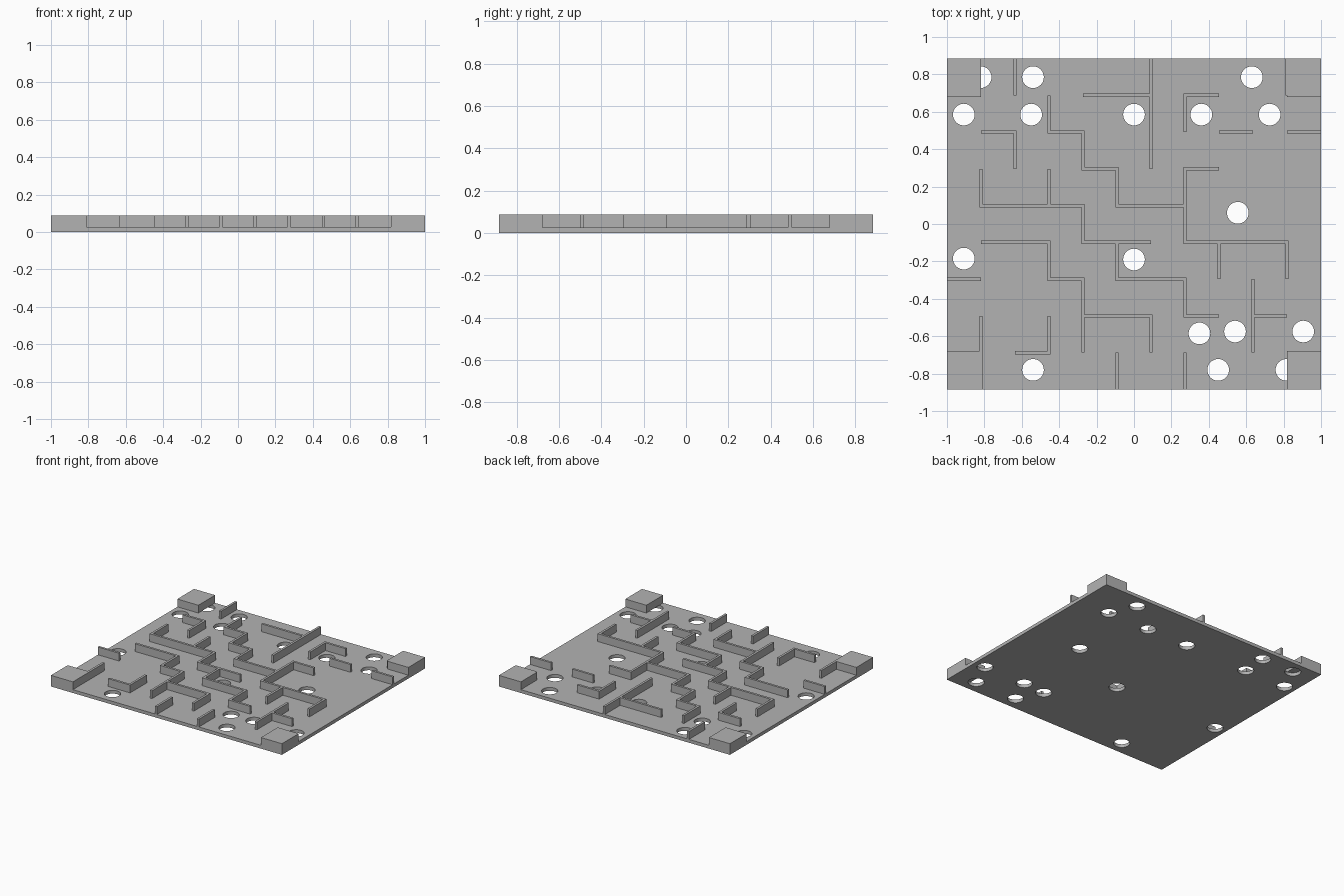
import bpy
import bmesh
from math import cos, sin, tau
from mathutils import Vector

old = bpy.data.objects.get("Cube")
if old:
    bpy.data.objects.remove(old, do_unlink=True)

HX, HY = 1.0, 0.885          # half size of the board
COLS, ROWS = 11, 9           # maze cells
BASE, TOP = 0.026, 0.087     # board thickness, wall top
HALF = 0.009                 # half wall thickness
HOLE_R, HOLE_SIDES = 0.058, 32

grey = bpy.data.materials.new("plain grey")
grey.use_nodes = True
tone = (0.45, 0.45, 0.45, 1)
grey.diffuse_color = tone
grey.node_tree.nodes["Principled BSDF"].inputs["Base Color"].default_value = tone


def add_object(name, mesh):
    obj = bpy.data.objects.new(name, mesh)
    mesh.materials.clear()
    mesh.materials.append(grey)
    bpy.context.collection.objects.link(obj)
    return obj


def prism(name, outline, z0, z1):
    """Extrude a flat outline from z0 up to z1."""
    bm = bmesh.new()
    face = bm.faces.new([bm.verts.new((x, y, z0)) for x, y in outline])
    grown = bmesh.ops.extrude_face_region(bm, geom=[face], use_keep_orig=True)
    tops = [v for v in grown["geom"] if isinstance(v, bmesh.types.BMVert)]
    bmesh.ops.translate(bm, verts=tops, vec=(0, 0, z1 - z0))
    bmesh.ops.recalc_face_normals(bm, faces=bm.faces)
    mesh = bpy.data.meshes.new(name)
    bm.to_mesh(mesh)
    bm.free()
    return add_object(name, mesh)


# Board: a filled outline with round holes
holes = [
    (-.82, .785), (-.54, .785), (.63, .785),
    (-.91, .585), (-.55, .585), (0, .585), (.36, .585), (.725, .585),
    (.555, .06), (-.91, -.185), (0, -.19),
    (.35, -.585), (.54, -.575), (.905, -.575),
    (-.54, -.78), (.45, -.78), (.815, -.78),
]
curve = bpy.data.curves.new("board_outline", "CURVE")
curve.dimensions = "2D"
curve.fill_mode = "BOTH"
curve.extrude = BASE / 2


def add_loop(points):
    spline = curve.splines.new("POLY")
    spline.points.add(len(points) - 1)
    for p, (x, y) in zip(spline.points, points):
        p.co = (x, y, 0, 1)
    spline.use_cyclic_u = True


add_loop([(-HX, -HY), (HX, -HY), (HX, HY), (-HX, HY)])
for cx, cy in holes:
    angles = [tau * k / HOLE_SIDES for k in range(HOLE_SIDES)]
    add_loop([(cx + HOLE_R * cos(a), cy + HOLE_R * sin(a)) for a in angles])

helper = bpy.data.objects.new("board_outline", curve)
bpy.context.collection.objects.link(helper)
bpy.context.view_layer.update()
graph = bpy.context.evaluated_depsgraph_get()
mesh = bpy.data.meshes.new_from_object(helper.evaluated_get(graph))
bpy.data.objects.remove(helper, do_unlink=True)
bm = bmesh.new()
bm.from_mesh(mesh)
bmesh.ops.remove_doubles(bm, verts=bm.verts, dist=0.0001)
bmesh.ops.translate(bm, verts=bm.verts, vec=(0, 0, BASE / 2))
bmesh.ops.recalc_face_normals(bm, faces=bm.faces)
for f in bm.faces:
    f.smooth = False
bm.to_mesh(mesh)
bm.free()
add_object("board", mesh)

# Corner blocks
for sx, side in ((-1, "right"), (1, "left")):
    for sy, end in ((-1, "front"), (1, "back")):
        x, y = sx * 0.818, sy * 0.678
        prism(f"corner_block_{end}_{side}",
              [(x, y), (sx * HX, y), (sx * HX, sy * HY), (x, sy * HY)], BASE, TOP)


# Maze walls: each path lists grid corners as "column,row"
def wall(name, path):
    pts = []
    for pair in path.split():
        c, r = map(int, pair.split(","))
        pts.append(Vector((-HX + 2 * HX * c / COLS, -HY + 2 * HY * r / ROWS)))
    normals = []
    for a, b in zip(pts, pts[1:]):
        d = (b - a).normalized()
        normals.append(Vector((-d.y, d.x)) * HALF)
    # Right-angle mitres: add both neighbouring normals at a corner
    shifts = [normals[0]] + [a + b for a, b in zip(normals, normals[1:])] + [normals[-1]]
    left = [p + s for p, s in zip(pts, shifts)]
    right = [p - s for p, s in zip(pts, shifts)]
    prism(name, left + right[::-1], BASE, TOP)


paths = [
    "1,0 1,2", "0,3 1,3", "2,8 2,9", "1,7 2,7 2,6",
    "3,8 3,7 4,7 4,6 5,6 5,5 7,5", "8,6 7,6 7,4 10,4 10,3", "8,4 8,3",
    "1,6 1,5 4,5 4,4 6,4", "3,6 3,5", "5,4 5,3 7,3 7,2 8,2",
    "1,4 3,4 3,3 4,3 4,1", "4,2 6,2 6,1", "3,2 3,1 2,1",
    "5,1 5,0", "7,1 7,0", "9,3 9,1", "9,2 10,2",
    "6,9 6,6", "4,8 6,8", "7,7 7,8 8,8", "8,7 9,7", "10,7 11,7", "10,9 10,8",
]
for number, path in enumerate(paths, 1):
    wall(f"maze_wall_{number}", path)
